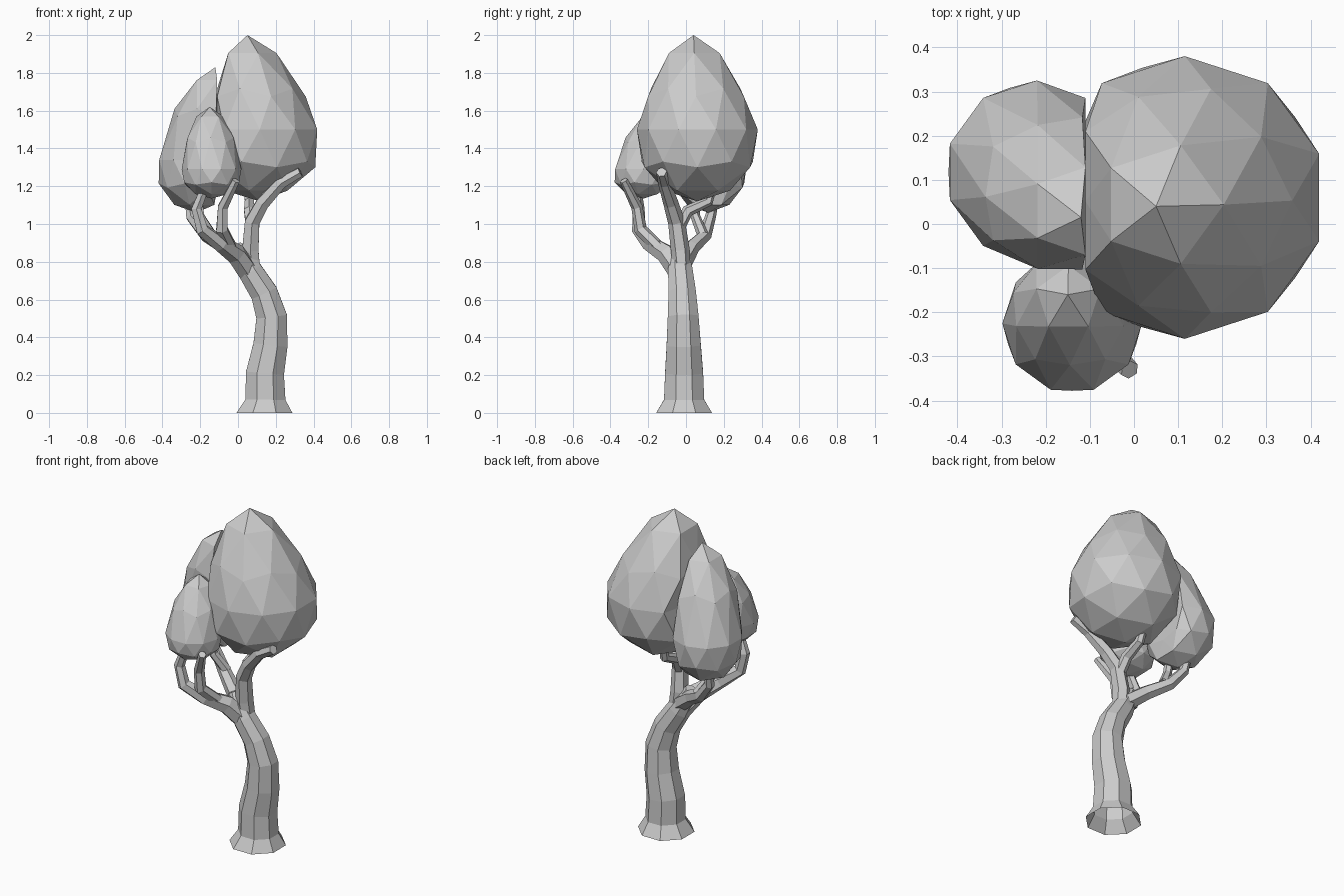
import bpy, bmesh, math
from mathutils import Vector, Matrix

if "Cube" in bpy.data.objects:
    bpy.data.objects.remove(bpy.data.objects["Cube"])


def add_mesh(name, bm):
    bmesh.ops.recalc_face_normals(bm, faces=bm.faces)
    mesh = bpy.data.meshes.new(name)
    bm.to_mesh(mesh)
    bm.free()
    obj = bpy.data.objects.new(name, mesh)
    bpy.context.collection.objects.link(obj)
    return obj


def limb(name, path, sides):
    """Faceted tube through (x, y, z, radius) points, open at the start."""
    bm = bmesh.new()
    pts = [Vector(p[:3]) for p in path]
    rings = []
    for i, p in enumerate(pts):
        a, b = pts[max(i - 1, 0)], pts[min(i + 1, len(pts) - 1)]
        # a ring on the ground stays level
        along = b - a if p.z > 0 else Vector((0, 0, 1))
        turn = Vector((0, 0, 1)).rotation_difference(along)
        ring = []
        for k in range(sides):
            ang = math.tau * (k + 0.5) / sides
            ring.append(bm.verts.new(p + turn @ Vector(
                (math.cos(ang), math.sin(ang), 0)) * path[i][3]))
        rings.append(ring)
    for r, s in zip(rings, rings[1:]):
        for k in range(sides):
            j = (k + 1) % sides
            bm.faces.new((r[k], r[j], s[j], s[k]))
    bm.faces.new(rings[-1])
    return add_mesh(name, bm)


def crown(name, center, radius, up, down, apex, power=1.0, taper=0.1,
          spin=0, xmin=-9, xmax=9):
    """Low-poly egg that leans towards its apex, pressed flat at xmin / xmax."""
    bm = bmesh.new()
    bmesh.ops.create_icosphere(bm, subdivisions=2, radius=1)
    bmesh.ops.rotate(bm, verts=bm.verts, cent=(0, 0, 0),
                     matrix=Matrix.Rotation(math.radians(spin), 3, 'Z'))
    for v in bm.verts:
        t = max(v.co.z, 0) ** power
        r = radius * (1 - taper * t if v.co.z > -0.01 else 1.08)
        x = center[0] + v.co.x * r + (apex[0] - center[0]) * t
        y = center[1] + v.co.y * r + (apex[1] - center[1]) * t
        z = center[2] + (up * t if v.co.z > 0 else down * v.co.z)
        v.co = (min(max(x, xmin), xmax), y, z)
    return add_mesh(name, bm)


# Trunk with flared foot and a bend to the left
limb("trunk", [
    (0.14, -0.01, 0, 0.16), (0.145, -0.01, 0.07, 0.115),
    (0.143, -0.01, 0.21, 0.109), (0.172, -0.012, 0.36, 0.098),
    (0.178, -0.015, 0.51, 0.088), (0.138, -0.02, 0.635, 0.078),
    (0.065, -0.03, 0.75, 0.07), (0.02, -0.035, 0.83, 0.055),
    (-0.01, -0.03, 0.89, 0.03)], 8)

# Branches carrying the large crown
limb("right_branch", [
    (0.08, -0.02, 0.74, 0.045), (0.065, -0.03, 0.86, 0.05),
    (0.075, -0.05, 1.01, 0.045), (0.13, -0.08, 1.11, 0.04),
    (0.23, -0.115, 1.22, 0.034), (0.33, -0.13, 1.275, 0.028)], 6)
limb("back_branch", [
    (0.075, -0.05, 0.96, 0.034), (0.06, 0.01, 1.07, 0.032),
    (0.06, 0.12, 1.12, 0.027), (0.05, 0.14, 1.20, 0.024)], 6)

# Forked branch carrying the small front crown
limb("front_branch", [
    (0.06, -0.03, 0.74, 0.06), (-0.01, -0.10, 0.84, 0.056),
    (-0.09, -0.19, 0.895, 0.045), (-0.19, -0.25, 0.97, 0.037),
    (-0.22, -0.25, 1.08, 0.031), (-0.18, -0.26, 1.18, 0.024)], 6)
limb("front_twig", [
    (-0.03, -0.13, 0.86, 0.036), (-0.085, -0.24, 0.97, 0.035),
    (-0.08, -0.26, 1.09, 0.03), (-0.01, -0.33, 1.23, 0.022)], 6)

# Forked branch carrying the left crown
limb("left_branch", [
    (0.05, -0.02, 0.79, 0.05), (-0.06, 0.03, 0.875, 0.043),
    (-0.17, 0.10, 0.94, 0.036), (-0.25, 0.13, 1.04, 0.029),
    (-0.26, 0.15, 1.13, 0.024)], 6)
limb("left_twig", [
    (-0.14, 0.09, 0.94, 0.03), (-0.20, 0.05, 1.04, 0.026),
    (-0.21, 0.05, 1.13, 0.022)], 6)

# Foliage crowns
crown("large_crown", (0.115, 0.06, 1.5), 0.32, 0.5, 0.38, (0.05, 0.04),
      power=1.3, taper=0.2, xmin=-0.11)
crown("left_crown", (-0.22, 0.118, 1.34), 0.207, 0.49, 0.28, (-0.12, 0.015),
      power=0.93, taper=0.05, xmax=-0.11)
crown("front_crown", (-0.14, -0.225, 1.29), 0.158, 0.33, 0.155, (-0.15, -0.16),
      power=1.05, spin=18)
